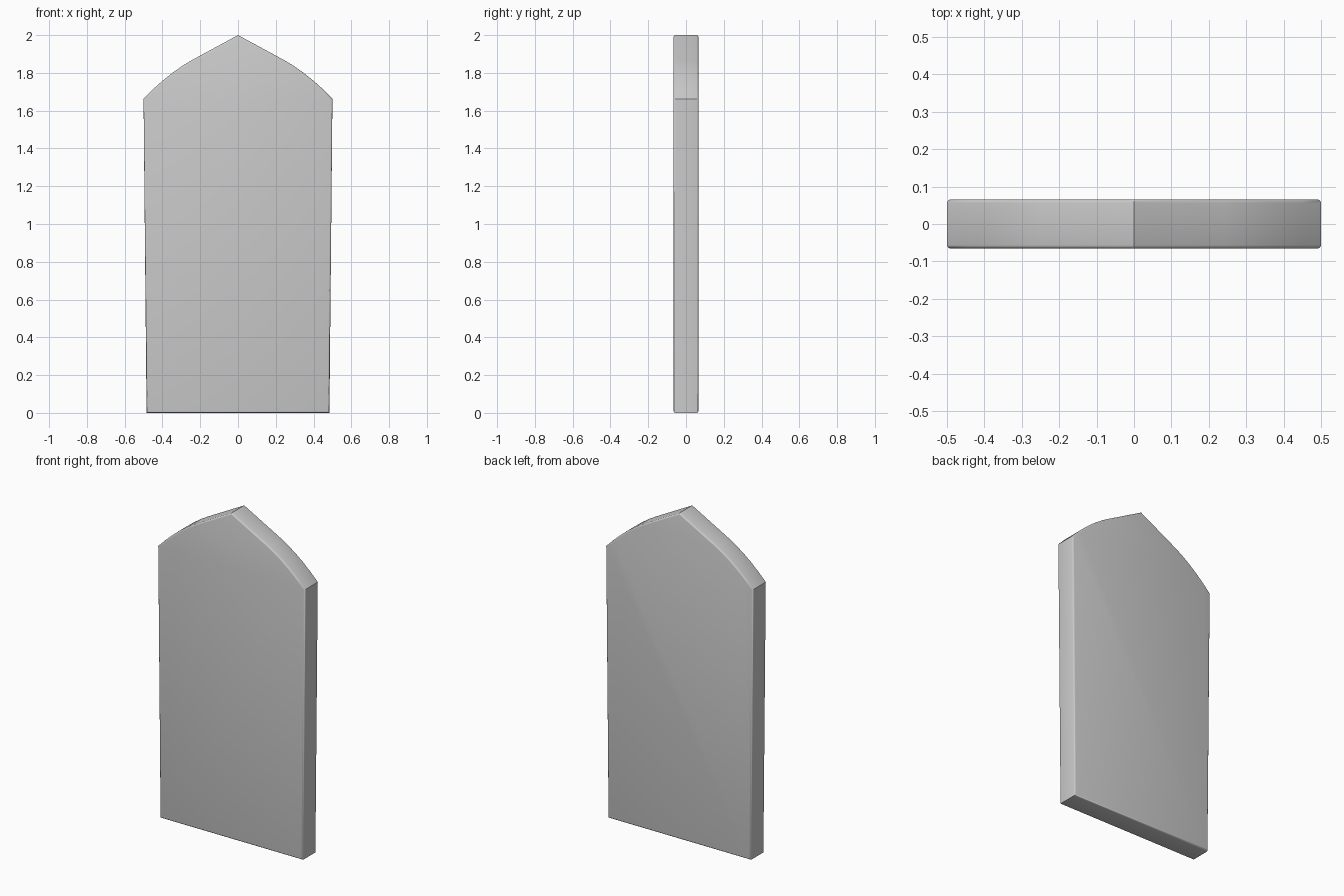
import bpy, bmesh, math

if "Cube" in bpy.data.objects:
    bpy.data.objects.remove(bpy.data.objects["Cube"])

HALF_DEPTH = 0.0655
BEVEL = 0.009

# Right half of the outline, from foot to just below the peak
half = [(0.484, 0.0), (0.5, 1.663), (0.45, 1.713), (0.4, 1.758),
        (0.345, 1.802), (0.29, 1.84), (0.245, 1.867)]
outline = half + [(0.0, 2.0)] + [(-x, z) for x, z in reversed(half)]

# Slab: outline face extruded through its thickness
bm = bmesh.new()
face = bm.faces.new([bm.verts.new((x, -HALF_DEPTH, z)) for x, z in outline])
ext = bmesh.ops.extrude_face_region(bm, geom=[face], use_keep_orig=True)
for v in ext["geom"]:
    if isinstance(v, bmesh.types.BMVert):
        v.co.y = HALF_DEPTH
bmesh.ops.recalc_face_normals(bm, faces=bm.faces[:])

# Small rounding around the front and back rims only
rims = [e for e in bm.edges if abs(e.verts[0].co.y - e.verts[1].co.y) < 1e-5]
bmesh.ops.bevel(bm, geom=rims, offset=BEVEL, offset_type='OFFSET',
                segments=3, profile=0.5, affect='EDGES', clamp_overlap=True)
bmesh.ops.recalc_face_normals(bm, faces=bm.faces[:])

mesh = bpy.data.meshes.new("pointed_slab")
bm.to_mesh(mesh)
bm.free()
slab = bpy.data.objects.new("pointed_slab", mesh)
bpy.context.collection.objects.link(slab)

# Smooth the curved shoulders and rims, keep the corners crisp
bpy.context.view_layer.objects.active = slab
slab.select_set(True)
bpy.ops.object.shade_smooth_by_angle(angle=math.radians(32))
